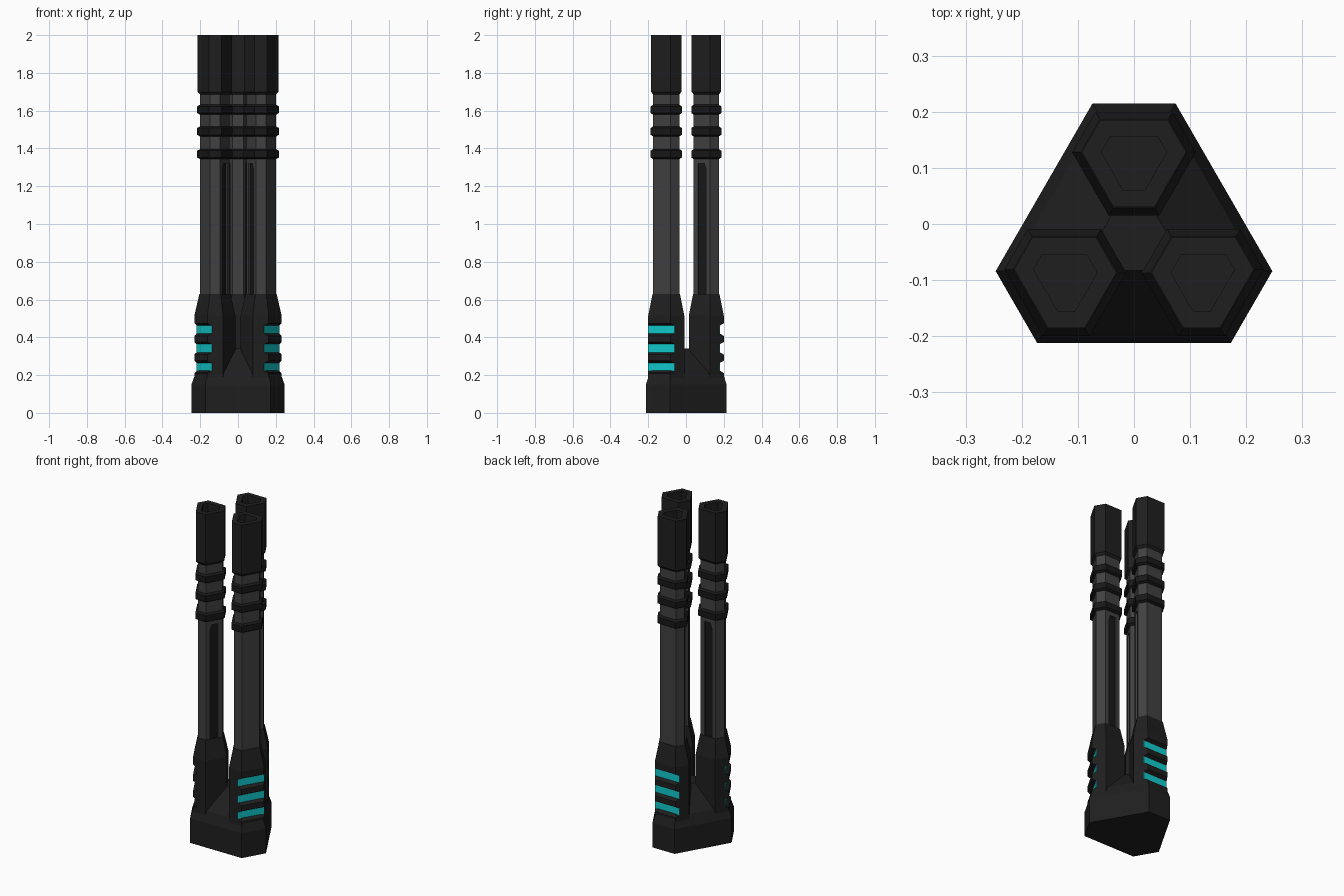
import bpy, bmesh, math
from mathutils import Matrix, Vector

if "Cube" in bpy.data.objects:
    bpy.data.objects.remove(bpy.data.objects["Cube"])

AXIS = Vector((0, -0.027, 0))                 # shared axis of the three barrels
CELL = Vector((0, 0.134, 0))                  # centre of one barrel, from that axis
BARREL = (0.078, 0.091, 0.070, 0.077, 0.070, 0.091)   # distance of each hexagon side


def material(name, r, g, b):
    m = bpy.data.materials.new(name)
    m.diffuse_color = (r, g, b, 1)
    m.use_nodes = True
    m.node_tree.nodes["Principled BSDF"].inputs["Base Color"].default_value = m.diffuse_color
    return m


DARK = material("dark_casing", 0.0135, 0.0135, 0.0135)
BLACK = material("black_rubber", 0.009, 0.009, 0.009)
GREY = material("grey_metal", 0.052, 0.052, 0.052)
CYAN = material("cyan_glow", 0.006, 0.60, 0.62)


def make(name, bm, mat):
    bmesh.ops.recalc_face_normals(bm, faces=bm.faces)
    me = bpy.data.meshes.new(name)
    bm.to_mesh(me)
    bm.free()
    me.materials.append(mat)
    ob = bpy.data.objects.new(name, me)
    bpy.context.collection.objects.link(ob)
    return ob


def hexagon(sides, offset):
    """Corners of a hexagon given the distance of each side from the centre."""
    pts = []
    for i in range(6):
        a = math.radians(90 + 60 * i)
        h, k = sides[i] + offset, sides[(i + 1) % 6] + offset
        t = (k - h * 0.5) / math.sin(math.radians(60))
        pts.append((h * math.cos(a) - t * math.sin(a), h * math.sin(a) + t * math.cos(a)))
    return pts


def loft(name, layers, mat, centre=CELL):
    """Skin hexagon layers (z, sides, offset) and cap both ends."""
    bm = bmesh.new()
    rings = [[bm.verts.new((x + centre.x, y + centre.y, z)) for x, y in hexagon(s, d)]
             for z, s, d in layers]
    for a, b in zip(rings, rings[1:]):
        for i in range(6):
            j = (i + 1) % 6
            bm.faces.new((a[i], a[j], b[j], b[i]))
    bm.faces.new(rings[0])
    bm.faces.new(rings[-1])
    return make(name, bm, mat)


def prism(name, pts, x0, x1, mat, centre=Vector(), angle=0):
    """Extrude a (y, z) outline from x0 to x1, then turn and place it."""
    bm = bmesh.new()
    a = [bm.verts.new((x0, y, z)) for y, z in pts]
    b = [bm.verts.new((x1, y, z)) for y, z in pts]
    bm.faces.new(a)
    bm.faces.new(b)
    for i in range(len(pts)):
        j = (i + 1) % len(pts)
        bm.faces.new((a[i], a[j], b[j], b[i]))
    bm.transform(Matrix.Translation(centre) @ Matrix.Rotation(math.radians(angle), 4, 'Z'))
    return make(name, bm, mat)


def cut(ob, cutter):
    mod = ob.modifiers.new("cut", 'BOOLEAN')
    mod.operation = 'DIFFERENCE'
    mod.solver = 'EXACT'
    mod.object = cutter
    bpy.context.view_layer.objects.active = ob
    bpy.ops.object.modifier_apply(modifier=mod.name)
    bpy.data.objects.remove(cutter)


parts = []

# Barrel tube with a recessed groove on both inward sides
tube = loft("barrel_tube", [(0.55, BARREL, -0.011), (1.72, BARREL, -0.011)], GREY)
parts.append(tube)
for s, angle in ((1, -30), (-1, 210)):
    outline = [(-0.017 * s, 0.6), (0.033 * s, 0.6), (0.033 * s, 1.29),
               (0.022 * s, 1.32), (-0.017 * s, 1.32)]
    cut(tube, prism("groove_cutter", outline, 0.049, 0.09, BLACK, CELL, angle))
    parts.append(prism("groove_lining", outline, 0.046, 0.050, BLACK, CELL, angle))

# Chamfered rings around the tube
for z in (1.37, 1.49, 1.605):
    parts.append(loft("barrel_ring", [(z - 0.027, BARREL, -0.012), (z - 0.018, BARREL, 0.002),
                                      (z + 0.018, BARREL, 0.002), (z + 0.027, BARREL, -0.012)], BLACK))

# Muzzle with a hexagonal bore
muzzle = loft("muzzle", [(1.685, BARREL, -0.012), (1.70, BARREL, 0),
                         (2.0, BARREL, 0)], DARK)
cut(muzzle, loft("bore_cutter", [(1.88, BARREL, -0.03), (2.1, BARREL, -0.03)], DARK))
parts.append(muzzle)

# Lower sleeve with three tapered notches and glowing strips
sleeve = loft("sleeve", [(0.12, BARREL, 0.015), (0.515, BARREL, 0.015),
                         (0.63, BARREL, -0.008)], DARK)
parts.append(sleeve)
for z in (0.243, 0.342, 0.441):
    cut(sleeve, prism("notch_cutter", [(0.205, z - 0.021), (0.205, z + 0.021),
                                       (0.25, z + 0.046), (0.25, z - 0.046)], -0.2, 0.2, DARK))
    parts.append(prism("glow_strip", [(0.200, z - 0.022), (0.200, z + 0.022),
                                      (0.2065, z + 0.022), (0.2065, z - 0.022)], -0.081, 0.081, CYAN))

# Repeat the finished barrel three times around the axis
for ob in parts:
    ob.location = AXIS
    for k in (1, 2):
        twin = ob.copy()
        twin.rotation_euler.z = math.radians(120 * k)
        bpy.context.collection.objects.link(twin)

# Base block rising to a small hexagonal plateau between the barrels
foot = (0.242, 0.185) * 3
plateau = (0.046, 0.056) * 3
base = loft("base", [(0, foot, 0), (0.15, foot, 0), (0.213, foot, -0.02),
                     (0.34, plateau, 0)], DARK, Vector())
base.location = AXIS
